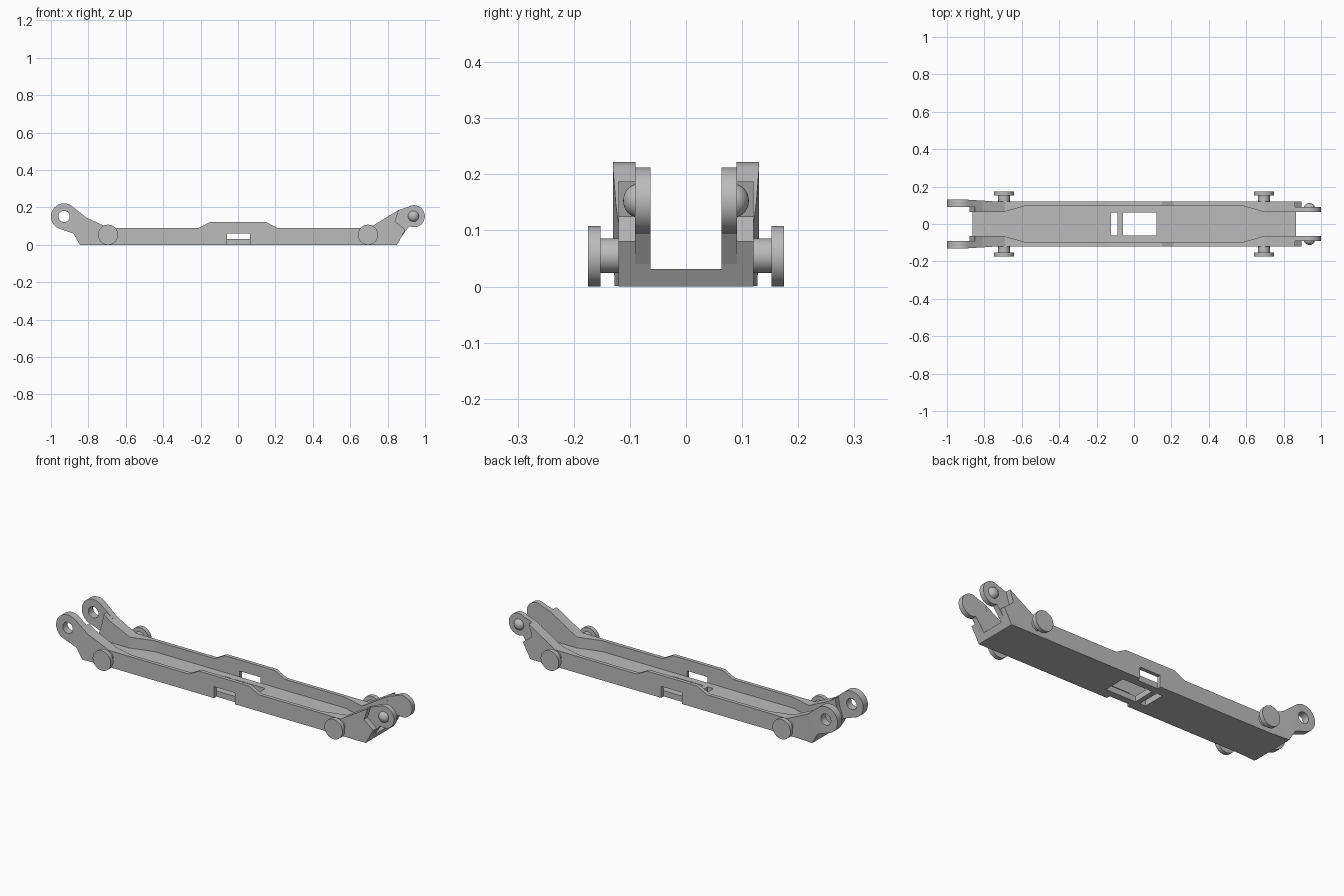
import bpy, bmesh, math
from mathutils import Matrix

if "Cube" in bpy.data.objects:
    bpy.data.objects.remove(bpy.data.objects["Cube"])

grey = bpy.data.materials.new("plain grey")
grey.use_nodes = True
grey.diffuse_color = (0.5, 0.5, 0.5, 1)
grey.node_tree.nodes["Principled BSDF"].inputs["Base Color"].default_value = (0.5, 0.5, 0.5, 1)


def finish(name, bm):
    bmesh.ops.recalc_face_normals(bm, faces=bm.faces)
    mesh = bpy.data.meshes.new(name)
    bm.to_mesh(mesh)
    bm.free()
    mesh.materials.append(grey)
    ob = bpy.data.objects.new(name, mesh)
    bpy.context.collection.objects.link(ob)
    return ob


def prism(name, points, lo, hi, axis):
    """Extrude an (x, z) outline along y, or an (x, y) outline along z."""
    bm = bmesh.new()
    place = (lambda a, b: (a, lo, b)) if axis == "y" else (lambda a, b: (a, b, lo))
    face = bm.faces.new([bm.verts.new(place(a, b)) for a, b in points])
    out = bmesh.ops.extrude_face_region(bm, geom=[face])
    verts = [v for v in out["geom"] if isinstance(v, bmesh.types.BMVert)]
    bmesh.ops.translate(bm, verts=verts, vec=(0, hi - lo, 0) if axis == "y" else (0, 0, hi - lo))
    return finish(name, bm)


def box(name, x0, x1, y0, y1, z0, z1):
    return prism(name, [(x0, y0), (x1, y0), (x1, y1), (x0, y1)], z0, z1, "z")


def disc(name, x, z, radius, y0, y1, segments=40):
    turn = [2 * math.pi * i / segments for i in range(segments)]
    return prism(name, [(x + radius * math.cos(a), z + radius * math.sin(a)) for a in turn], y0, y1, "y")


def arc(cx, cz, r, start, end, n=24):
    angles = [math.radians(start + (end - start) * i / n) for i in range(n + 1)]
    return [(cx + r * math.cos(a), cz + r * math.sin(a)) for a in angles]


def apply_boolean(ob, cutter, operation="DIFFERENCE"):
    mod = ob.modifiers.new("cut", "BOOLEAN")
    mod.operation, mod.solver, mod.object = operation, "EXACT", cutter
    bpy.context.view_layer.update()
    mesh = bpy.data.meshes.new_from_object(ob.evaluated_get(bpy.context.evaluated_depsgraph_get()))
    ob.modifiers.clear()
    ob.data = mesh
    bpy.data.objects.remove(cutter)


def smooth(ob):
    bpy.ops.object.select_all(action="DESELECT")
    ob.select_set(True)
    bpy.context.view_layer.objects.active = ob
    bpy.ops.object.shade_smooth_by_angle(angle=math.radians(30))


def mirror_copy(ob, name):
    """Copy a part onto the front side."""
    bm = bmesh.new()
    bm.from_mesh(ob.data)
    bm.transform(Matrix.Scale(-1, 4, (0, 1, 0)))
    smooth(ob)
    smooth(finish(name, bm))


# Channel body: side outline, hollowed from above
outline = [(-0.845, 0), (0.85, 0), (0.895, 0.08), (0.84, 0.125), (0.86, 0.187),
           (0.7, 0.09), (0.21, 0.09), (0.15, 0.122), (-0.15, 0.122), (-0.21, 0.09),
           (-0.69, 0.09), (-0.81, 0.145), (-0.85, 0.172), (-0.86, 0.12), (-0.88, 0.06)]
body = prism("channel_body", outline, -0.12, 0.12, "y")
plan = [(-1.1, 0.063), (-0.7, 0.063), (-0.57, 0.1), (0.57, 0.1), (0.7, 0.063), (1.1, 0.063)]
plan += [(x, -y) for x, y in reversed(plan)]
apply_boolean(body, prism("hollow", plan, 0.031, 0.5, "z"))

# Floor openings and the side windows
apply_boolean(body, box("floor_opening", -0.06, 0.12, -0.062, 0.062, -0.1, 0.08))
apply_boolean(body, box("floor_slot", -0.122, -0.087, -0.062, 0.062, -0.1, 0.08))
for side in (-1, 1):
    y0, y1 = sorted((side * 0.0995, side * 0.2))
    apply_boolean(body, box("window", -0.06, 0.065, y0, y1, -0.1, 0.062))

# Outer eyelet arms with a slight outward flare
ear_outline = arc(-0.93, 0.152, 0.07, 55, 245) + [(-0.88, 0.06), (-0.845, 0.001),
               (-0.7, 0.001), (-0.69, 0.09), (-0.81, 0.145)]
ear = prism("back_eyelet_arm", ear_outline, 0.05, 0.2, "y")
flare = [(-1.1, 0.09), (-0.65, 0.09), (-0.65, 0.1195), (-0.74, 0.1205), (-0.89, 0.13), (-1.1, 0.13)]
apply_boolean(ear, prism("flare", flare, -0.1, 0.4, "z"), "INTERSECT")
apply_boolean(ear, disc("eyelet_hole", -0.93, 0.152, 0.03, 0, 0.3))
mirror_copy(ear, "front_eyelet_arm")

# Inner pin arms
tang_outline = arc(0.94, 0.153, 0.059, -115, 125) + [(0.86, 0.187), (0.78, 0.138), (0.78, 0.03), (0.866, 0.031)]
tang = prism("back_pin_arm", tang_outline, 0.0632, 0.0905, "y")
mirror_copy(tang, "front_pin_arm")

# Domed pins
bm = bmesh.new()
bmesh.ops.create_uvsphere(bm, u_segments=32, v_segments=16, radius=0.03,
                          matrix=Matrix.Translation((0.938, 0.085, 0.153)) @ Matrix.Diagonal((1, 0.9, 1, 1)))
bmesh.ops.delete(bm, geom=[v for v in bm.verts if v.co.y < 0.07], context="VERTS")
mirror_copy(finish("back_pin", bm), "front_pin")

# Stub axles with round end caps
for x, end in ((-0.695, "right"), (0.695, "left")):
    mirror_copy(disc("back_axle_" + end, x, 0.055, 0.031, 0.11, 0.154), "front_axle_" + end)
    mirror_copy(disc("back_cap_" + end, x, 0.054, 0.054, 0.152, 0.175), "front_cap_" + end)
